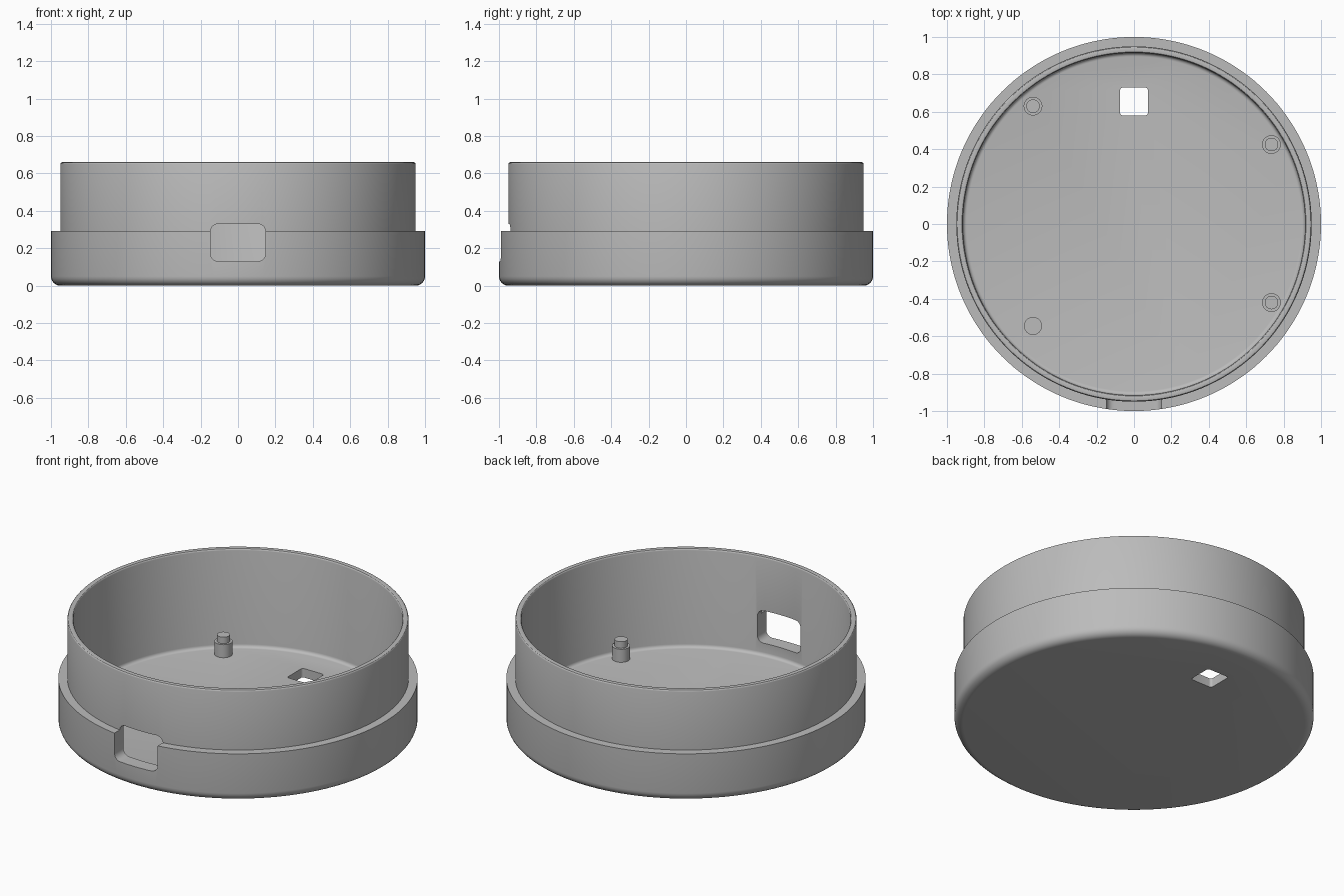
import bpy, bmesh, math

if "Cube" in bpy.data.objects:
    bpy.data.objects.remove(bpy.data.objects["Cube"])

grey = bpy.data.materials.new("plain grey")
grey.use_nodes = True
grey.diffuse_color = (0.5, 0.5, 0.5, 1)
grey.node_tree.nodes["Principled BSDF"].inputs["Base Color"].default_value = (0.5, 0.5, 0.5, 1)


def finish(name, bm):
    bmesh.ops.recalc_face_normals(bm, faces=bm.faces)
    mesh = bpy.data.meshes.new(name)
    bm.to_mesh(mesh)
    bm.free()
    mesh.materials.append(grey)
    obj = bpy.data.objects.new(name, mesh)
    bpy.context.collection.objects.link(obj)
    return obj


def activate(obj):
    bpy.ops.object.select_all(action='DESELECT')
    obj.select_set(True)
    bpy.context.view_layer.objects.active = obj


def smooth(obj):
    activate(obj)
    bpy.ops.object.shade_smooth_by_angle(angle=math.radians(30))


def arc(r, z, radius, start, end, steps=6):
    """Quarter-round points (r, z) about a fillet centre, angles in degrees."""
    angles = [math.radians(start + (end - start) * i / steps) for i in range(steps + 1)]
    return [(r + radius * math.cos(a), z + radius * math.sin(a)) for a in angles]


def lathe(name, profile, segments, x=0, y=0):
    """Turned solid: rings joined along the profile, flat caps at both ends."""
    bm = bmesh.new()
    turns = [2 * math.pi * i / segments for i in range(segments)]
    rings = [[bm.verts.new((x + r * math.cos(t), y + r * math.sin(t), z)) for t in turns]
             for r, z in profile]
    for low, high in zip(rings, rings[1:]):
        for i in range(segments):
            j = (i + 1) % segments
            bm.faces.new((low[i], low[j], high[j], high[i]))
    bm.faces.new(rings[0])
    bm.faces.new(rings[-1])
    return finish(name, bm)


def rounded_block(name, half_w, half_h, corner, depth, place):
    """Rounded rectangle swept along a depth range; place maps (u, v, d) to space."""
    outline = []
    for k, (su, sv) in enumerate([(1, 1), (-1, 1), (-1, -1), (1, -1)]):
        outline += arc(su * (half_w - corner), sv * (half_h - corner), corner, 90 * k, 90 * k + 90)
    bm = bmesh.new()
    near, far = [[bm.verts.new(place(u, v, d)) for u, v in outline] for d in depth]
    bm.faces.new(near)
    bm.faces.new(far)
    for i in range(len(near)):
        j = (i + 1) % len(near)
        bm.faces.new((near[i], near[j], far[j], far[i]))
    return finish(name, bm)


def cut(obj, cutter):
    mod = obj.modifiers.new("opening", 'BOOLEAN')
    mod.operation = 'DIFFERENCE'
    mod.solver = 'EXACT'
    mod.object = cutter
    activate(obj)
    bpy.ops.object.modifier_apply(modifier=mod.name)
    bpy.data.objects.remove(cutter)


# Round cup: rounded base, outer ledge, thin raised wall, filleted floor
floor_z = 0.055
profile = arc(0.95, 0.05, 0.05, -90, 0)
profile += [(1.0, 0.293), (0.95, 0.293)]
profile += arc(0.94, 0.65, 0.01, 0, 90, 3)
profile += arc(0.925, 0.65, 0.01, 90, 180, 3)
profile += arc(0.895, floor_z + 0.02, 0.02, 0, -90, 4)
cup = lathe("round_cup", profile, 144)

# Port opening through the front wall and square hole in the floor
cut(cup, rounded_block("port_cutter", 0.147, 0.1, 0.04, (-1.1, -0.8),
                       lambda u, v, d: (u, d, v + 0.23)))
cut(cup, rounded_block("floor_hole_cutter", 0.074, 0.075, 0.015, (-0.1, 0.2),
                       lambda u, v, d: (u, v + 0.655, d)))
smooth(cup)

# Stepped locating posts
sunk, shoulder, tip = floor_z - 0.01, 0.135, 0.175
for name, x, y in [("back_right_post", -0.54, 0.63),
                   ("back_left_post", 0.735, 0.425),
                   ("front_left_post", 0.735, -0.42)]:
    smooth(lathe(name, [(0.05, sunk), (0.05, shoulder), (0.036, shoulder), (0.036, tip)], 32, x, y))

# Plain support post
smooth(lathe("front_right_post", [(0.048, sunk), (0.048, shoulder)], 32, -0.54, -0.545))
